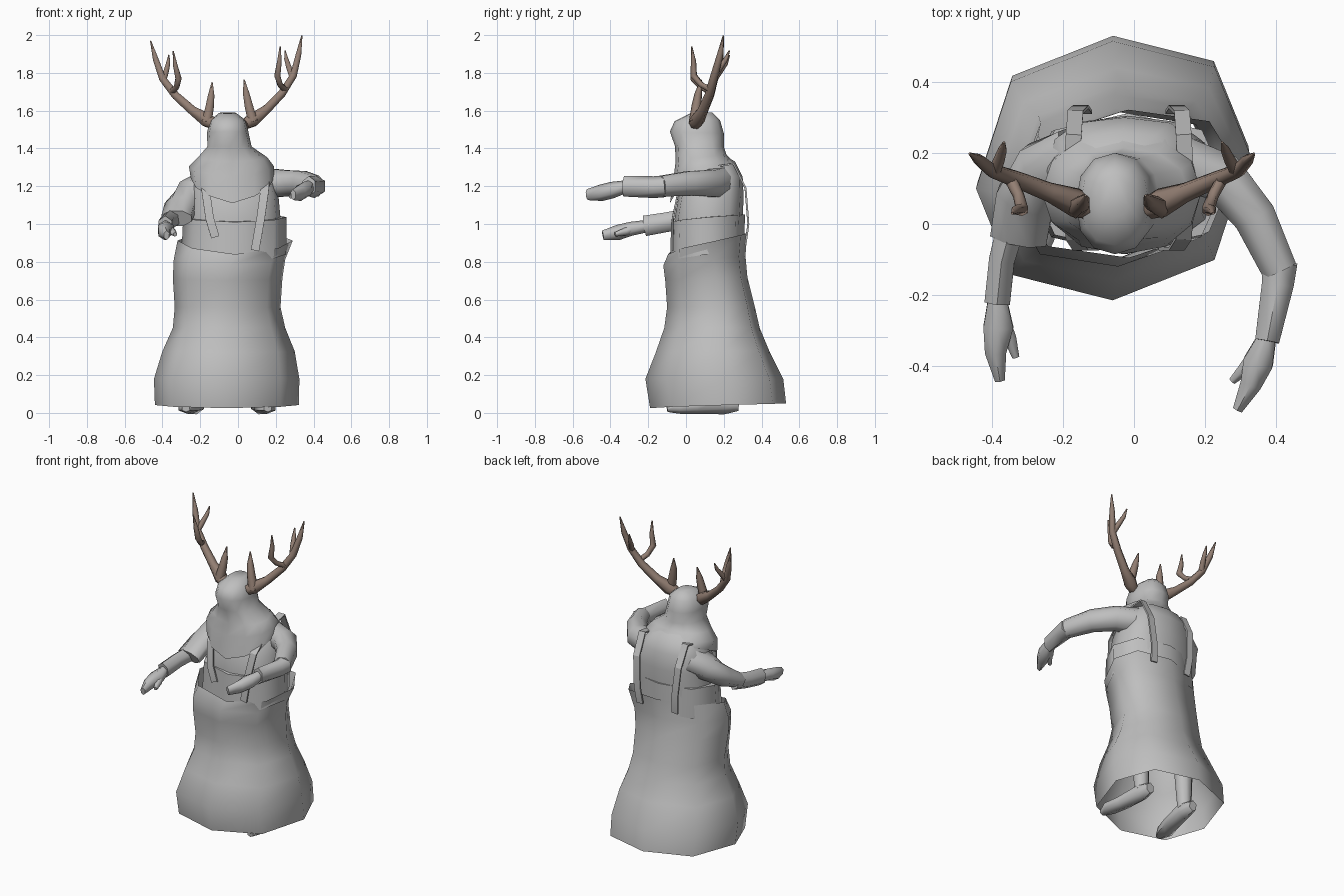
import bpy, bmesh, math
from mathutils import Vector


def material(name, rgb):
    m = bpy.data.materials.new(name)
    m.diffuse_color = (*rgb, 1)
    return m


GREY = material("cloth grey", (0.52, 0.52, 0.52))
BROWN = material("antler brown", (0.29, 0.21, 0.17))


def make(name, rings, mat, cap0=True, cap1=True, angle=65):
    """Bridge equal-sized rings of points into one mesh object."""
    bm = bmesh.new()
    vs = [[bm.verts.new(p) for p in r] for r in rings]
    n = len(vs[0])
    for a, b in zip(vs, vs[1:]):
        for i in range(n):
            j = (i + 1) % n
            bm.faces.new((a[i], a[j], b[j], b[i]))
    if cap0:
        bm.faces.new(vs[0][::-1])
    if cap1:
        bm.faces.new(vs[-1])
    bmesh.ops.recalc_face_normals(bm, faces=bm.faces)
    me = bpy.data.meshes.new(name)
    bm.to_mesh(me)
    bm.free()
    me.materials.append(mat)
    ob = bpy.data.objects.new(name, me)
    bpy.context.collection.objects.link(ob)
    bpy.ops.object.select_all(action='DESELECT')
    ob.select_set(True)
    bpy.context.view_layer.objects.active = ob
    bpy.ops.object.shade_smooth_by_angle(angle=math.radians(angle))
    return ob


def loft(name, rows, n=12, power=0.8, skew=0, **kw):
    """Rows are (z front, z back, x min, x max, y min, y max)."""
    def sp(v):
        return math.copysign(abs(v) ** power, v) if abs(v) > 1e-6 else 0
    rings = []
    for zf, zb, x0, x1, y0, y1 in rows:
        ring = []
        for i in range(n):
            a = 2 * math.pi * i / n
            c, s = sp(math.cos(a)), sp(math.sin(a))
            t = (s + 1) / 2
            ring.append(((x0 + x1) / 2 + (x1 - x0) / 2 * c,
                         y0 + (y1 - y0) * t + skew * c ** 3,
                         zf + (zb - zf) * t ** 0.6))
        rings.append(ring)
    return make(name, rings, GREY, **kw)


def tube(name, path, radii, n=6, ref=(0, 0, 1), mat=GREY, angle=65):
    """Sweep an n-sided section with (side, up) radii along a path."""
    pts = [Vector(p) for p in path]
    rings = []
    for k, p in enumerate(pts):
        t = (pts[min(k + 1, len(pts) - 1)] - pts[max(k - 1, 0)]).normalized()
        side = t.cross(Vector(ref)).normalized()
        up = side.cross(t)
        r = radii[k]
        w, h = r if isinstance(r, tuple) else (r, r)
        f = 1 / math.cos(math.pi / n)
        rings.append([p + side * (w * f * math.cos(a)) + up * (h * f * math.sin(a))
                      for a in (2 * math.pi * (i + 0.5) / n for i in range(n))])
    return make(name, rings, mat, angle=angle)


# Skirt: open flared eight-sided sheet
loft("skirt", [
    (0.025, 0.05, -0.44, 0.322, -0.19, 0.53), (0.18, 0.18, -0.445, 0.325, -0.215, 0.515),
    (0.32, 0.33, -0.40, 0.30, -0.16, 0.44), (0.45, 0.45, -0.345, 0.25, -0.115, 0.39),
    (0.56, 0.56, -0.335, 0.225, -0.10, 0.365), (0.70, 0.72, -0.345, 0.235, -0.11, 0.325),
    (0.78, 0.83, -0.34, 0.25, -0.12, 0.315), (0.84, 0.95, -0.32, 0.29, -0.095, 0.322)],
    n=8, power=0.85, skew=0.05, cap0=False, cap1=False)

# Torso and waist band
loft("torso", [
    (0.84, 0.84, -0.26, 0.22, -0.05, 0.285), (1.03, 1.03, -0.26, 0.225, -0.06, 0.30),
    (1.14, 1.14, -0.25, 0.215, -0.04, 0.305), (1.25, 1.25, -0.245, 0.19, 0.0, 0.30),
    (1.30, 1.33, -0.19, 0.12, 0.03, 0.26), (1.38, 1.38, -0.11, 0.01, 0.05, 0.18)],
    power=0.75, cap0=False)
loft("waist_band", [
    (0.80, 0.86, -0.30, 0.255, -0.085, 0.308), (1.01, 1.05, -0.29, 0.258, -0.078, 0.312),
    (1.015, 1.05, -0.25, 0.21, -0.04, 0.28)], n=8, power=0.8, cap0=False, cap1=False)

# Hood with shoulder cape hanging lower in front
loft("hood", [
    (1.11, 1.31, -0.25, 0.19, -0.085, 0.27), (1.25, 1.335, -0.26, 0.19, -0.065, 0.245),
    (1.33, 1.365, -0.212, 0.155, -0.055, 0.215), (1.41, 1.41, -0.162, 0.072, -0.058, 0.20),
    (1.49, 1.48, -0.164, 0.056, -0.085, 0.20), (1.545, 1.55, -0.15, 0.042, -0.06, 0.18),
    (1.585, 1.59, -0.10, -0.01, 0.02, 0.14)], power=0.9, cap0=False)

# Shoulder straps, running over from front to back
for name, dx, zl in (("strap_right", -0.15, 0.93), ("strap_left", 0.12, 0.86)):
    s = -1 if dx < 0 else 1
    tube(name, [(dx - s * 0.03, -0.07, zl), (dx, -0.07, 1.03), (dx + s * 0.02, -0.04, 1.17),
                (dx + s * 0.03, 0.08, 1.29), (dx + s * 0.02, 0.25, 1.32),
                (dx + s * 0.015, 0.315, 1.19), (dx, 0.33, 1.0), (dx - s * 0.01, 0.315, 0.89)],
         [(0.005, 0.022)] * 8, n=4, ref=(1, 0, 0), angle=20)

# Arms: sleeve, cuffed forearm, hand, thumb
arms = {
    "right": dict(
        sleeve=([(-0.17, 0.18, 1.20), (-0.255, 0.15, 1.16), (-0.305, 0.07, 1.09), (-0.325, -0.04, 1.03)],
                [(0.09, 0.08), (0.085, 0.075), (0.083, 0.062), (0.08, 0.045)]),
        forearm=([(-0.345, 0.0, 1.03), (-0.372, -0.10, 1.01), (-0.385, -0.22, 0.99)],
                 [(0.04, 0.045), (0.036, 0.045), (0.036, 0.047)]),
        hand=([(-0.385, -0.2, 0.99), (-0.382, -0.29, 0.975), (-0.39, -0.36, 0.955), (-0.378, -0.44, 0.94)],
              [(0.024, 0.028), (0.042, 0.032), (0.03, 0.035), (0.014, 0.022)]),
        thumb=([(-0.37, -0.27, 0.98), (-0.35, -0.32, 0.96), (-0.333, -0.375, 0.945)],
               [0.02, 0.018, 0.01])),
    "left": dict(
        sleeve=([(0.10, 0.18, 1.22), (0.25, 0.13, 1.215), (0.34, 0.02, 1.215), (0.41, -0.13, 1.2)],
                [(0.08, 0.08), (0.07, 0.07), (0.06, 0.065), (0.05, 0.055)]),
        forearm=([(0.41, -0.11, 1.2), (0.405, -0.17, 1.195), (0.375, -0.33, 1.20)],
                 [(0.05, 0.05), (0.045, 0.05), (0.034, 0.047)]),
        hand=([(0.378, -0.31, 1.2), (0.35, -0.39, 1.18), (0.33, -0.45, 1.165), (0.292, -0.523, 1.155)],
              [(0.024, 0.028), (0.042, 0.038), (0.03, 0.038), (0.014, 0.025)]),
        thumb=([(0.34, -0.37, 1.18), (0.31, -0.41, 1.16), (0.277, -0.442, 1.145)],
               [0.02, 0.018, 0.01])),
}
for side, parts in arms.items():
    for part, (path, radii) in parts.items():
        tube(f"{side}_{part}", path, radii, n=8 if part == "sleeve" else 6)

# Legs and feet under the skirt
for side, x, tx in (("right", -0.22, -0.27), ("left", 0.11, 0.155)):
    tube(f"{side}_leg", [(x, 0.2, 0.06), (x, 0.19, 0.35), (x * 0.8, 0.13, 0.86)],
         [0.04, 0.055, 0.075], ref=(0, 1, 0), n=8)
    tube(f"{side}_foot", [(x, 0.28, 0.045), (x, 0.2, 0.05), ((x + tx) / 2, 0.05, 0.035), (tx, -0.04, 0.03),
                          (tx * 1.02, -0.10, 0.022)],
         [(0.025, 0.03), (0.04, 0.05), (0.045, 0.035), (0.045, 0.03), (0.02, 0.015)])

# Antlers: main beam and three tines, mirrored with a slight head tilt
antler = {
    "beam": ([(-0.125, 0.045, 1.53), (-0.165, 0.06, 1.55), (-0.24, 0.09, 1.60), (-0.33, 0.125, 1.68),
              (-0.40, 0.15, 1.77), (-0.435, 0.18, 1.87), (-0.463, 0.198, 1.97)],
             [0.028, 0.036, 0.024, 0.021, 0.018, 0.015, 0.003]),
    "brow_tine": ([(-0.165, 0.045, 1.54), (-0.15, 0.055, 1.62), (-0.142, 0.065, 1.68), (-0.137, 0.08, 1.75)],
                  [0.026, 0.022, 0.017, 0.003]),
    "front_tine": ([(-0.35, 0.13, 1.70), (-0.325, 0.08, 1.725), (-0.315, 0.04, 1.77), (-0.332, 0.04, 1.84),
                    (-0.343, 0.03, 1.915)],
                   [0.016, 0.014, 0.016, 0.012, 0.003]),
    "back_tine": ([(-0.395, 0.145, 1.76), (-0.38, 0.18, 1.81), (-0.37, 0.21, 1.85), (-0.366, 0.23, 1.895)],
                  [0.016, 0.014, 0.011, 0.003]),
}
for part, (path, radii) in antler.items():
    tube(f"right_antler_{part}", path, radii, ref=(0, 1, 0), mat=BROWN)
    flip = [(-0.085 - x - 0.09 * (z - 1.53), y, z + 0.065 * (z - 1.53)) for x, y, z in path]
    tube(f"left_antler_{part}", flip, radii, ref=(0, 1, 0), mat=BROWN)
